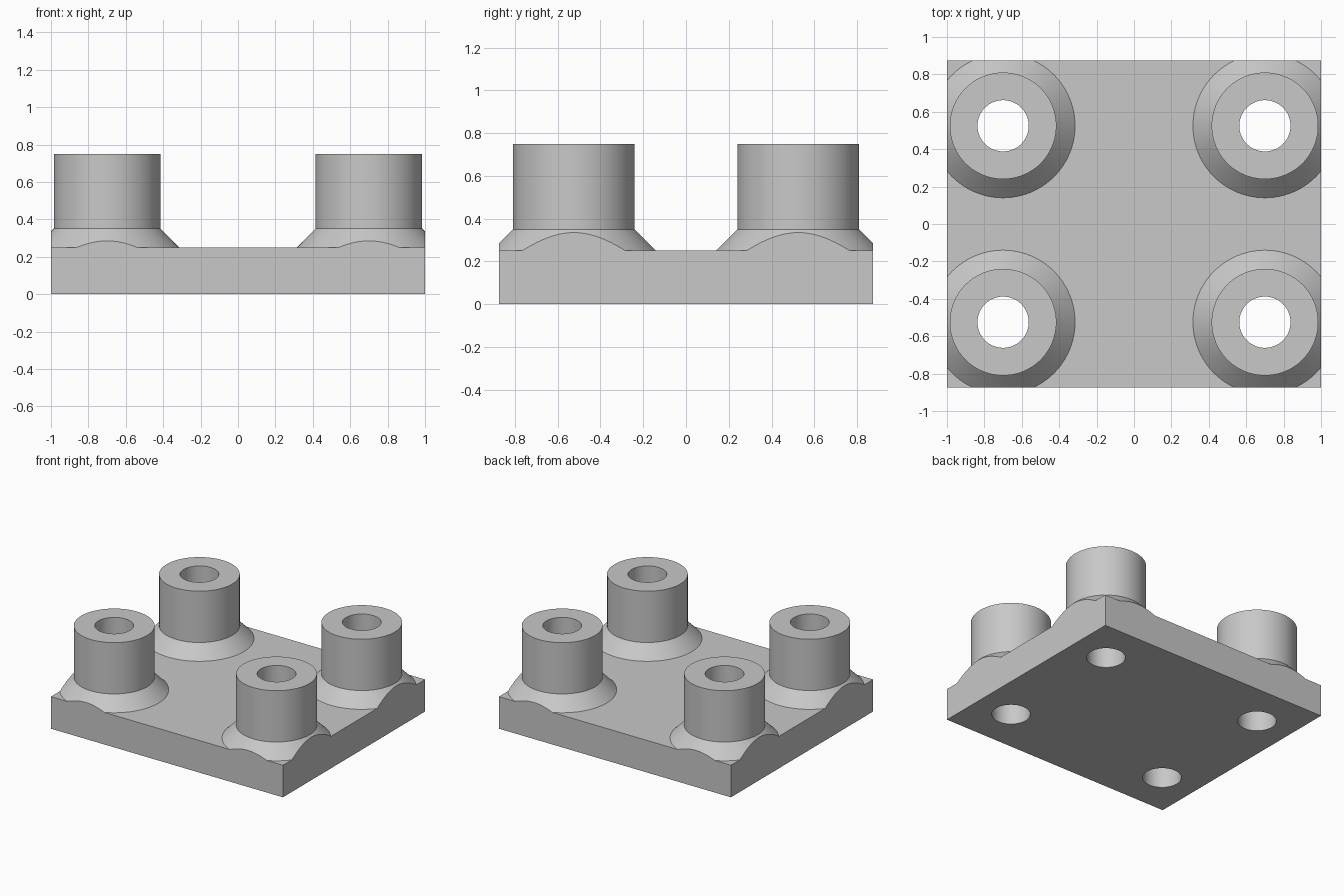
import bpy
import bmesh
from math import radians
from mathutils import Matrix, Vector

cube = bpy.data.objects.get("Cube")
if cube:
    bpy.data.objects.remove(cube, do_unlink=True)

HALF_X, HALF_Y, PLATE_TOP = 1.0, 0.875, 0.25
POST_X, POST_Y, POST_R, POST_TOP = 0.7, 0.525, 0.285, 0.75
FLARE_R, FLARE_TOP, HOLE_R = 0.385, 0.35, 0.137
SIDES = 96

grey = bpy.data.materials.new("light grey")
grey.use_nodes = True
colour = (0.58, 0.58, 0.58, 1.0)
grey.diffuse_color = colour
grey.node_tree.nodes["Principled BSDF"].inputs["Base Color"].default_value = colour


def finish(name, bm):
    bmesh.ops.recalc_face_normals(bm, faces=bm.faces)
    mesh = bpy.data.meshes.new(name)
    bm.to_mesh(mesh)
    bm.free()
    mesh.materials.append(grey)
    obj = bpy.data.objects.new(name, mesh)
    bpy.context.collection.objects.link(obj)
    return obj


def box(name, bottom, top):
    bm = bmesh.new()
    bmesh.ops.create_cube(bm, size=1)
    bmesh.ops.scale(bm, vec=(2 * HALF_X, 2 * HALF_Y, top - bottom), verts=bm.verts)
    bmesh.ops.translate(bm, vec=(0, 0, (top + bottom) / 2), verts=bm.verts)
    return finish(name, bm)


def four_lathed(name, profile):
    """Solid of revolution, repeated at the four post positions."""
    bm = bmesh.new()
    for sx in (-1, 1):
        for sy in (-1, 1):
            place = Vector((sx * POST_X, sy * POST_Y, 0))
            rings = []
            for r, z in profile:
                ring = bmesh.ops.create_circle(
                    bm, segments=SIDES, radius=r,
                    matrix=Matrix.Translation(place + Vector((0, 0, z))))
                rings.append(ring["verts"])
            for low, high in zip(rings, rings[1:]):
                for i in range(SIDES):
                    j = (i + 1) % SIDES
                    bm.faces.new((low[i], low[j], high[j], high[i]))
            bm.faces.new(rings[0])
            bm.faces.new(rings[-1])
    return finish(name, bm)


def combine(target, other, operation):
    other.hide_render = True
    mod = target.modifiers.new(operation.lower(), 'BOOLEAN')
    mod.operation, mod.object, mod.solver = operation, other, 'EXACT'
    bpy.ops.object.select_all(action='DESELECT')
    bpy.context.view_layer.objects.active = target
    target.select_set(True)
    bpy.ops.object.modifier_apply(modifier=mod.name)
    bpy.data.objects.remove(other, do_unlink=True)


# Flared posts, trimmed flush with the plate edges
posts = four_lathed("posts", [(FLARE_R, PLATE_TOP / 2), (FLARE_R, PLATE_TOP),
                              (POST_R, FLARE_TOP), (POST_R, POST_TOP)])
combine(posts, box("trim_box", -1, 2), 'INTERSECT')

# Base plate joined to the posts, then drilled through
plate = box("mounting_plate_with_posts", 0, PLATE_TOP)
combine(plate, posts, 'UNION')
combine(plate, four_lathed("drills", [(HOLE_R, -1), (HOLE_R, 2)]), 'DIFFERENCE')

plate.select_set(True)
bpy.ops.object.shade_smooth_by_angle(angle=radians(25))
